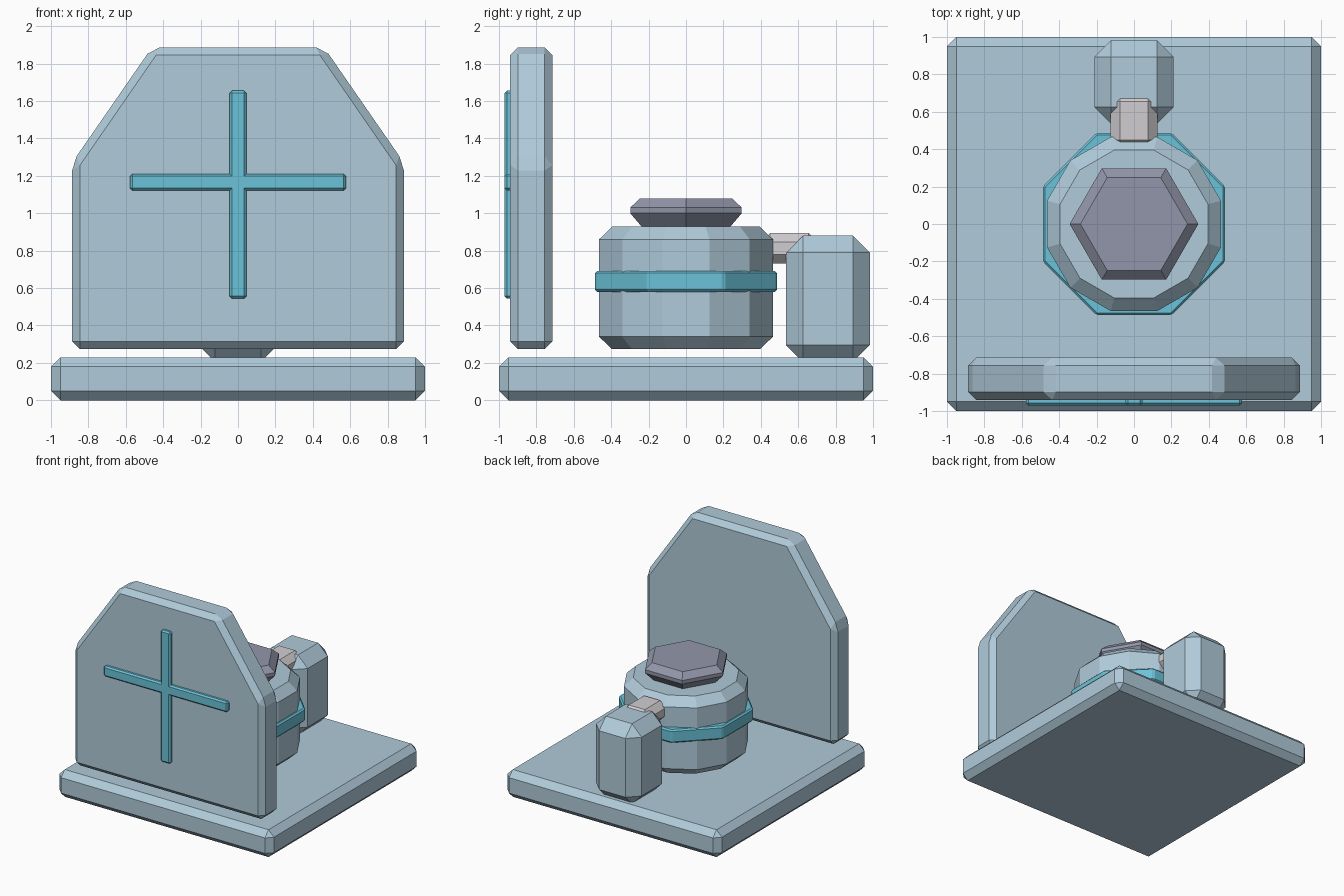
import bpy, bmesh, math

if "Cube" in bpy.data.objects:
    bpy.data.objects.remove(bpy.data.objects["Cube"])


def material(name, rgb):
    m = bpy.data.materials.new(name)
    m.diffuse_color = (*rgb, 1.0)
    m.use_nodes = True
    m.node_tree.nodes["Principled BSDF"].inputs["Base Color"].default_value = m.diffuse_color
    return m


BLUE = material("pale_blue_grey", (0.434, 0.597, 0.70))
CYAN = material("cyan_trim", (0.147, 0.546, 0.694))
PURPLE = material("purple_grey", (0.29, 0.305, 0.40))
SILVER = material("light_silver", (0.64, 0.615, 0.635))


def finish(name, bm, mat, bevel=0.0):
    """Chamfer every edge, fix normals and make the object."""
    if bevel:
        bmesh.ops.bevel(bm, geom=bm.edges[:], offset=bevel, segments=1,
                        affect='EDGES', offset_type='OFFSET')
    bmesh.ops.recalc_face_normals(bm, faces=bm.faces[:])
    mesh = bpy.data.meshes.new(name)
    bm.to_mesh(mesh)
    bm.free()
    mesh.materials.append(mat)
    obj = bpy.data.objects.new(name, mesh)
    bpy.context.collection.objects.link(obj)
    return obj


def loft(name, rings, mat, bevel=0.0):
    """Join a stack of equal-sized point rings and close both ends."""
    bm = bmesh.new()
    loops = [[bm.verts.new(p) for p in ring] for ring in rings]
    n = len(loops[0])
    for a, b in zip(loops, loops[1:]):
        for i in range(n):
            j = (i + 1) % n
            bm.faces.new((a[i], a[j], b[j], b[i]))
    bm.faces.new(loops[0][::-1])
    bm.faces.new(loops[-1])
    return finish(name, bm, mat, bevel)


def box(name, x, y, z, mat, bevel):
    rings = [[(x[0], y[0], h), (x[1], y[0], h), (x[1], y[1], h), (x[0], y[1], h)]
             for h in z]
    return loft(name, rings, mat, bevel)


def lathe(name, sides, turn, profile, mat, bevel=0.0):
    """profile holds (flat-to-centre distance, height) pairs."""
    k = 1 / math.cos(math.pi / sides)
    angles = [turn + 2 * math.pi * i / sides for i in range(sides)]
    rings = [[(r * k * math.cos(a), r * k * math.sin(a), h) for a in angles]
             for r, h in profile]
    return loft(name, rings, mat, bevel)


# Base slab
box("base", (-1, 1), (-1, 1), (0, 0.23), BLUE, 0.05)

# Front panel with clipped upper corners
half = [(0.887, 0.273), (0.887, 1.27), (0.46, 1.887)]
outline = half + [(-x, z) for x, z in reversed(half)]
loft("front_panel", [[(x, y, z) for x, z in outline] for y in (-0.94, -0.715)],
     BLUE, 0.042)

# Cross trim on the panel
box("cross_upright", (-0.045, 0.045), (-0.97, -0.925), (0.545, 1.655), CYAN, 0.012)
box("cross_bar", (-0.577, 0.577), (-0.97, -0.925), (1.122, 1.21), CYAN, 0.012)

# Round body with chamfered rims, octagonal band and hexagonal cap
lathe("body", 12, math.pi / 12,
      [(0.395, 0.273), (0.465, 0.34), (0.465, 0.86), (0.395, 0.928)], BLUE)
lathe("body_band", 8, math.pi / 8, [(0.487, 0.58), (0.487, 0.692)], CYAN, 0.012)
lathe("cap", 6, 0,
      [(0.23, 0.92), (0.298, 1.0), (0.298, 1.03), (0.248, 1.078)], PURPLE)

# Rear block and the link joining it to the body
box("rear_block", (-0.212, 0.212), (0.535, 0.983), (0.205, 0.88), BLUE, 0.09)
box("link", (-0.125, 0.125), (0.40, 0.705), (0.73, 0.895), SILVER, 0.05)
